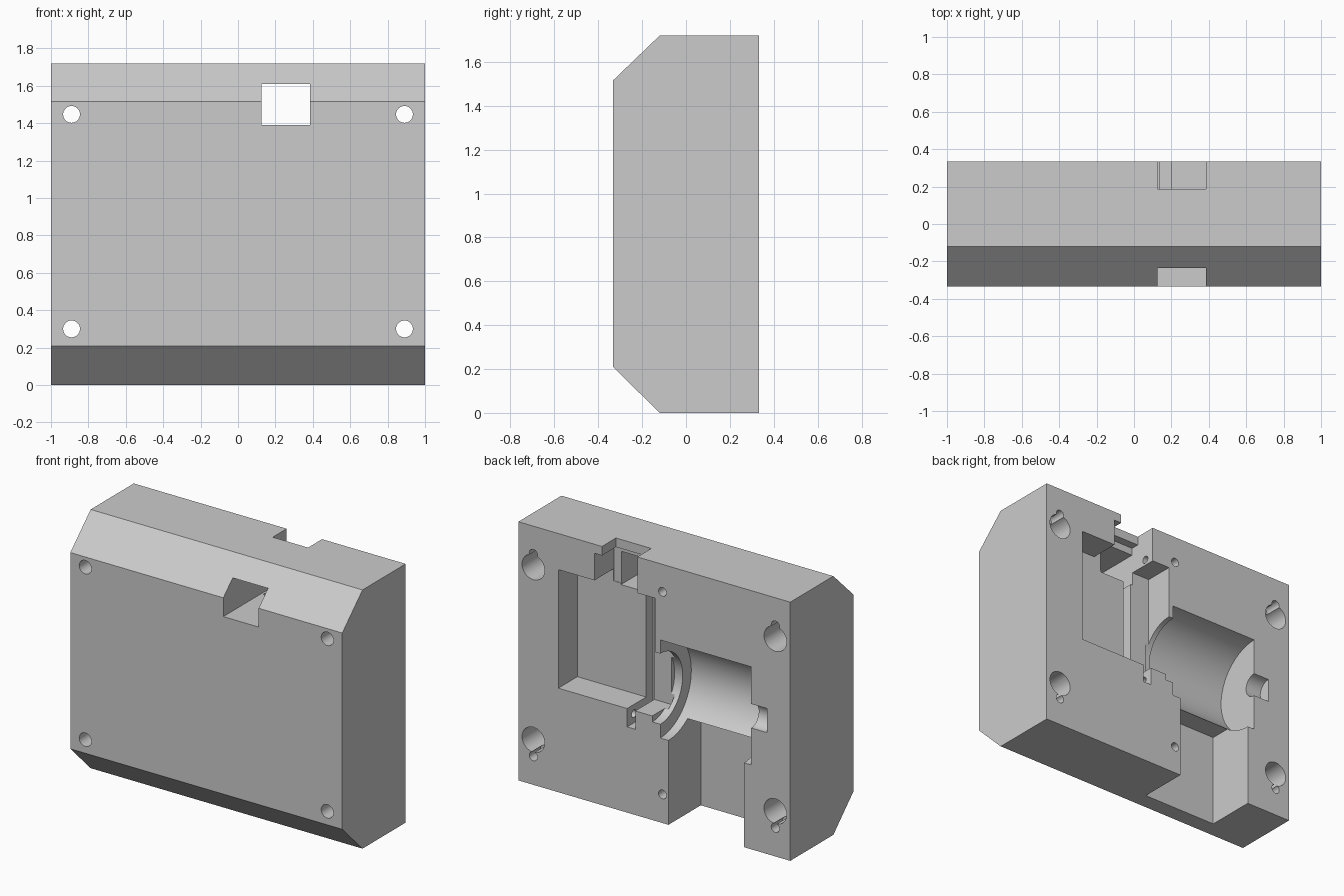
import bpy, bmesh, math
from mathutils import Matrix, Vector

if "Cube" in bpy.data.objects:
    bpy.data.objects.remove(bpy.data.objects["Cube"])

BACK = 0.333      # y of the rear face
OVER = 0.05       # cutter overshoot past outer faces

grey = bpy.data.materials.new("plain_grey")
grey.diffuse_color = (0.6, 0.6, 0.6, 1)
grey.use_nodes = True
grey.node_tree.nodes["Principled BSDF"].inputs["Base Color"].default_value = grey.diffuse_color


def to_object(name, bm):
    bmesh.ops.recalc_face_normals(bm, faces=bm.faces)
    mesh = bpy.data.meshes.new(name)
    bm.to_mesh(mesh)
    bm.free()
    mesh.materials.append(grey)
    ob = bpy.data.objects.new(name, mesh)
    bpy.context.collection.objects.link(ob)
    return ob


def box(name, x0, x1, y0, y1, z0, z1):
    bm = bmesh.new()
    size = Matrix.Diagonal((x1 - x0, y1 - y0, z1 - z0, 1))
    mid = Matrix.Translation(((x0 + x1) / 2, (y0 + y1) / 2, (z0 + z1) / 2))
    bmesh.ops.create_cube(bm, size=1, matrix=mid @ size)
    return to_object(name, bm)


def rod(name, start, end, r, sides=32):
    a, b = Vector(start), Vector(end)
    d = b - a
    bm = bmesh.new()
    m = Matrix.Translation((a + b) / 2) @ d.to_track_quat('Z', 'Y').to_matrix().to_4x4()
    bmesh.ops.create_cone(bm, cap_ends=True, segments=sides, radius1=r,
                          radius2=r, depth=d.length, matrix=m)
    return to_object(name, bm)


def pocket(name, x0, x1, z0, z1, depth):
    """Rectangular recess sunk into the rear face."""
    return box(name, x0, x1, BACK - depth, BACK + OVER, z0, z1)


def bore(name, x, z, r, depth):
    """Round hole sunk into the rear face."""
    return rod(name, (x, BACK + OVER, z), (x, BACK - depth, z), r)


# Housing block: side profile with two front chamfers, extruded along x
profile = [(-0.333, 0.21), (-0.12, 0), (BACK, 0), (BACK, 1.72),
           (-0.12, 1.72), (-0.333, 1.515)]
bm = bmesh.new()
face = bm.faces.new([bm.verts.new((-1, y, z)) for y, z in profile])
ext = bmesh.ops.extrude_face_region(bm, geom=[face])
bmesh.ops.translate(bm, vec=(2, 0, 0),
                    verts=[v for v in ext["geom"] if isinstance(v, bmesh.types.BMVert)])
housing = to_object("housing", bm)

# Compartment, board slot, top notch and window
cutters = [
    pocket("compartment", -0.01, 0.706, 0.692, 1.48, 0.2),
    pocket("board_slot", 0.14, 0.2, 0.57, 1.45, 0.27),
    pocket("connector_chamber", 0.125, 0.44, 1.4, 1.66, 0.203),
    pocket("top_notch", 0.125, 0.385, 1.5, 1.72 + OVER, 0.147),
    box("window", 0.125, 0.385, -0.5, 0.2, 1.39, 1.61),
    rod("upper_wire_hole", (0.06, 0.26, 1.52), (0.16, 0.26, 1.52), 0.025, 20),
    rod("lower_wire_hole", (0.08, 0.26, 0.63), (0.26, 0.26, 0.63), 0.025, 20),
]

# Motor cradle: half cylinders along x, plus the open channel below
AXIS_Z = 0.887
for name, x0, x1, r in (("motor_cradle", -0.713, -0.044, 0.326),
                        ("motor_collar", -0.1, 0.015, 0.235),
                        ("shaft_notch", -0.83, -0.65, 0.08)):
    cutters.append(rod(name, (x0, BACK, AXIS_Z), (x1, BACK, AXIS_Z), r, 64))
cutters.append(pocket("lower_channel", -0.66, -0.104, -OVER, 0.63, 0.34))

# Corner fixing holes with counterbores and side holes
for x in (-0.89, 0.89):
    for z, small_z in ((0.3, 0.19), (1.447, 1.535)):
        cutters.append(rod("fixing_hole", (x, -0.5, z), (x, 0.1, z), 0.045))
        cutters.append(bore("counterbore", x, z, 0.083, 0.4))
        cutters.append(bore("side_hole", x, small_z, 0.03, 0.12))

# Small screw holes on the rear centre line
for z in (0.19, 1.537):
    cutters.append(bore("screw_hole", -0.06, z, 0.029, 0.15))

# Cut everything out of the housing
bpy.context.view_layer.objects.active = housing
for c in cutters:
    c.hide_render = True
    mod = housing.modifiers.new(c.name, 'BOOLEAN')
    mod.operation = 'DIFFERENCE'
    mod.solver = 'EXACT'
    mod.object = c
    bpy.ops.object.modifier_apply(modifier=mod.name)
for c in cutters:
    bpy.data.objects.remove(c, do_unlink=True)

housing.select_set(True)
bpy.ops.object.shade_smooth_by_angle(angle=math.radians(25))
